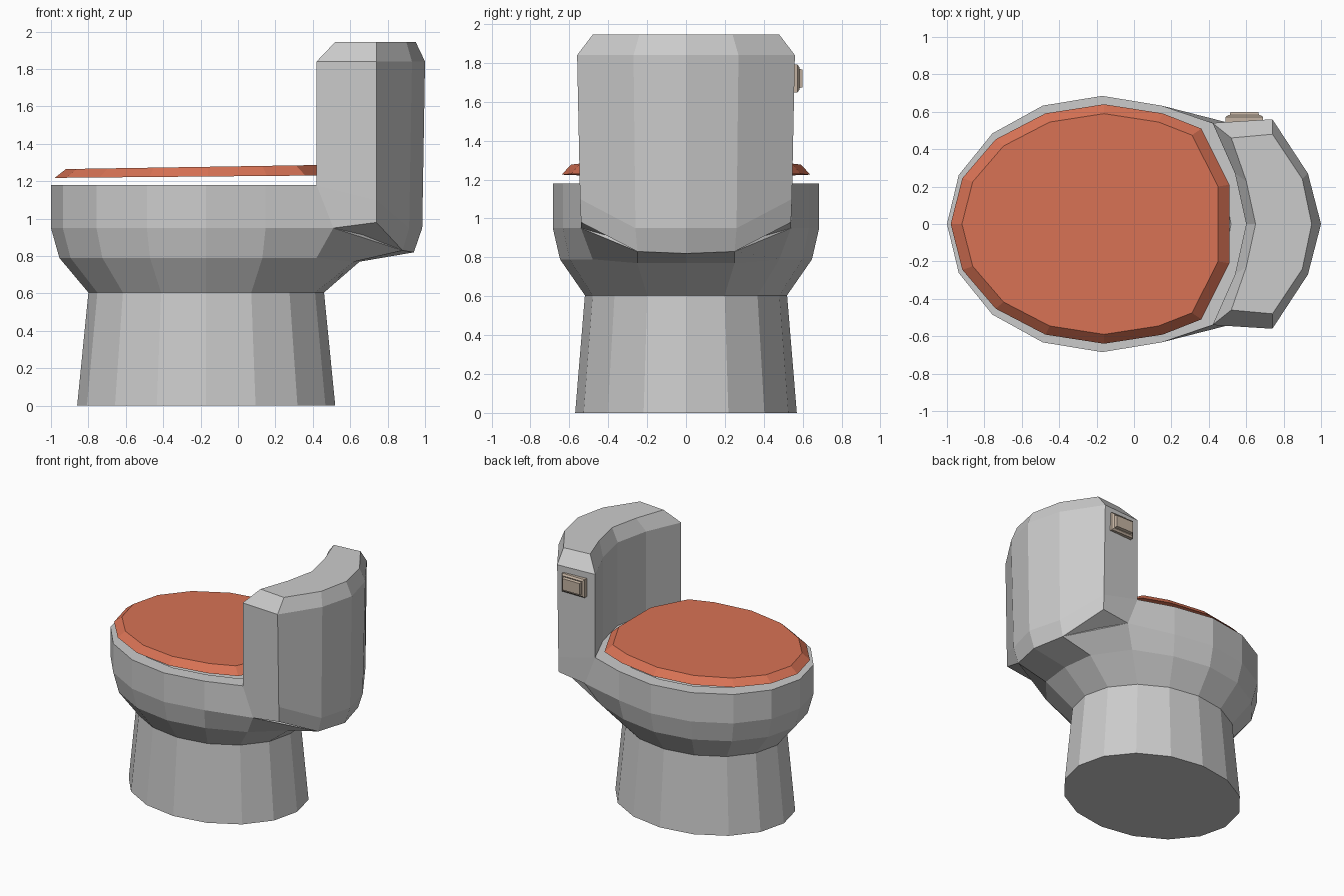
import bpy, bmesh
from math import cos, sin, pi

if "Cube" in bpy.data.objects:
    bpy.data.objects.remove(bpy.data.objects["Cube"])

CX = -0.17  # centre of the bowl and pedestal ellipses


def full(half):
    """Half outline (first and last point on y=0) -> closed mirrored loop."""
    return half + [(x, -y, z) for x, y, z in half[-2:0:-1]]


def ellipse(rx, ry, z, cx=CX, back=()):
    """Half of a 16-gon from nose to back; `back` replaces the last points."""
    pts = [(cx - rx * cos(pi * i / 8), ry * sin(pi * i / 8) if i not in (0, 8) else 0, z)
           for i in range(9)]
    return pts[:9 - len(back)] + list(back)


def loft(name, halves, strip_caps=False, colour=None):
    """Skin mirrored loops bottom to top and cap both ends."""
    bm = bmesh.new()
    loops = [[bm.verts.new(p) for p in full(h)] for h in halves]
    n = len(loops[0])
    for a, b in zip(loops, loops[1:]):
        for i in range(n):
            j = (i + 1) % n
            bm.faces.new((a[i], a[j], b[j], b[i]))
    for cap in (loops[0], loops[-1]):
        if strip_caps:  # crescent cap: join inner curve to outer curve
            h = n // 2
            for i in range(h // 2):
                bm.faces.new((cap[i], cap[i + 1], cap[h - i - 1], cap[h - i]))
                bm.faces.new((cap[-i], cap[-i - 1], cap[h + i + 1], cap[(h + i) % n]))
        else:
            bm.faces.new(cap)
    bmesh.ops.recalc_face_normals(bm, faces=bm.faces)
    return finish(name, bm, colour)


def finish(name, bm, colour=None):
    mesh = bpy.data.meshes.new(name)
    bm.to_mesh(mesh)
    bm.free()
    obj = bpy.data.objects.new(name, mesh)
    bpy.context.collection.objects.link(obj)
    if colour:
        mat = bpy.data.materials.new(name + "_colour")
        mat.diffuse_color = (*colour, 1)
        mat.use_nodes = True
        mat.node_tree.nodes["Principled BSDF"].inputs["Base Color"].default_value = mat.diffuse_color
        mesh.materials.append(mat)
    return obj


# Pedestal and bowl, with the rear drawn out under the tank
rim = ellipse(0.83, 0.685, 1.18, back=[(0.42, 0.54, 1.18), (0.6, 0.27, 1.18), (0.65, 0, 1.18)])


def inset(s, z):
    return [(CX + (x - CX) * s, y * s, z) for x, y, _ in rim]


loft("bowl_and_pedestal", [
    ellipse(0.69, 0.57, 0),
    ellipse(0.63, 0.52, 0.605),
    ellipse(0.785, 0.648, 0.79, back=[(0.42, 0.48, 0.79), (0.62, 0.25, 0.77), (0.65, 0, 0.77)]),
    ellipse(0.83, 0.685, 0.95, back=[(0.51, 0.54, 0.95), (0.88, 0.25, 0.83), (0.94, 0, 0.82)]),
    rim,
    inset(0.84, 1.18),
    inset(0.55, 0.85),
])

# Curved tank with chamfered top
inner = [(0.6, 0), (0.54, 0.27), (0.42, 0.54)]
loft("tank", [
    [(0.6, 0, 0.82), (0.57, 0.25, 0.83), (0.51, 0.54, 0.95),
     (0.74, 0.54, 0.98), (0.88, 0.25, 0.83), (0.94, 0, 0.82)],
    [(x, y, 1.18) for x, y in inner] + [(0.74, 0.545, 1.1), (0.915, 0.26, 0.95), (0.985, 0, 0.95)],
    [(x, y, 1.84) for x, y in inner] + [(0.74, 0.56, 1.84), (0.93, 0.27, 1.84), (1.0, 0, 1.84)],
    [(x, y, 1.945) for x, y in [(0.65, 0), (0.6, 0.23), (0.52, 0.46),
                                (0.74, 0.48), (0.9, 0.24), (0.95, 0)]],
], strip_caps=True)


# Slightly tilted lid with a sloping edge and squared back
def lid_loop(rx, ry, z, tilt, back):
    pts = ellipse(rx, ry, 0, -0.16)[:6] + [(x, y, 0) for x, y in back]
    return [(x, y, z + tilt * (x + 1)) for x, y, _ in pts]


loft("lid", [
    lid_loop(0.82, 0.64, 1.218, 0.009, [(0.36, 0.51), (0.51, 0.21), (0.51, 0)]),
    lid_loop(0.76, 0.59, 1.264, 0.016, [(0.31, 0.475), (0.45, 0.2), (0.45, 0)]),
], colour=(0.69, 0.17, 0.09))

# Flush button: bevelled plate with a raised centre
bm = bmesh.new()
profile = [(0.10, 0.072, 0.54), (0.10, 0.072, 0.573), (0.085, 0.058, 0.583),
           (0.078, 0.05, 0.58), (0.075, 0.045, 0.6)]
rings = [[bm.verts.new((0.59 + sx * hx, y, 1.72 + sz * hz))
          for sx, sz in ((-1, -1), (1, -1), (1, 1), (-1, 1))] for hx, hz, y in profile]
for a, b in zip(rings, rings[1:]):
    for i in range(4):
        bm.faces.new((a[i], a[(i + 1) % 4], b[(i + 1) % 4], b[i]))
bm.faces.new(rings[0])
bm.faces.new(rings[-1])
bmesh.ops.recalc_face_normals(bm, faces=bm.faces)
finish("flush_button", bm, (0.55, 0.45, 0.36))
